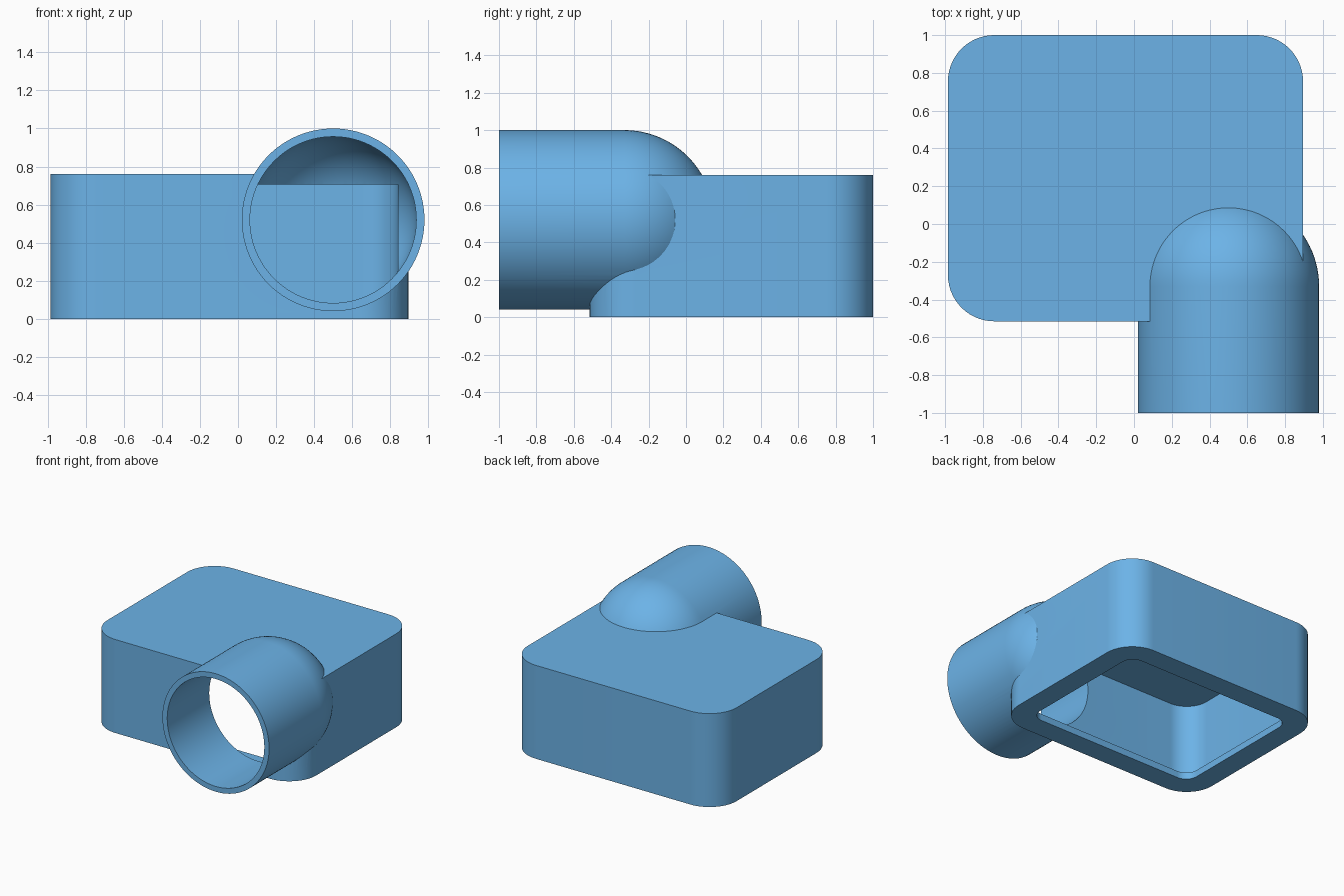
import bpy, bmesh
from math import pi, sin, cos

if "Cube" in bpy.data.objects:
    bpy.data.objects.remove(bpy.data.objects["Cube"])

X0, X1, Y0, Y1, TOP = -0.985, 0.895, -0.515, 1.0, 0.76   # outer box
CX, CY, CZ = 0.5, -0.33, 0.52                          # dome centre of the pipe


def finish(name, bm):
    bmesh.ops.recalc_face_normals(bm, faces=bm.faces)
    mesh = bpy.data.meshes.new(name)
    bm.to_mesh(mesh)
    bm.free()
    ob = bpy.data.objects.new(name, mesh)
    bpy.context.collection.objects.link(ob)
    return ob


def rounded_slab(name, inset, r, z0, z1, n=14):
    """Rounded rectangle, inset from the outer box and extruded upward."""
    bm = bmesh.new()
    a, b = X0 + inset + r, X1 - inset - r
    c, d = Y0 + inset + r, Y1 - inset - r
    verts = []
    for k, (x, y) in enumerate([(b, d), (a, d), (a, c), (b, c)]):
        for i in range(n + 1):
            t = (k + i / n) * pi / 2
            verts.append(bm.verts.new((x + r * cos(t), y + r * sin(t), z0)))
    face = bm.faces.new(verts)
    ext = bmesh.ops.extrude_face_region(bm, geom=[face])
    top = [v for v in ext["geom"] if isinstance(v, bmesh.types.BMVert)]
    bmesh.ops.translate(bm, verts=top, vec=(0, 0, z1 - z0))
    return finish(name, bm)


def domed_cylinder(name, r, y_start, sides=96, n=24):
    """Cylinder along y that ends in a half sphere."""
    bm = bmesh.new()
    profile = [(r, y_start)] + [(r * cos(i / n * pi / 2), CY + r * sin(i / n * pi / 2))
                                for i in range(n)]
    rings = [[bm.verts.new((CX + q * cos(2 * pi * j / sides), y,
                            CZ + q * sin(2 * pi * j / sides))) for j in range(sides)]
             for q, y in profile]
    tip = bm.verts.new((CX, CY + r, CZ))
    for lo, hi in zip(rings, rings[1:]):
        for j in range(sides):
            k = (j + 1) % sides
            bm.faces.new((lo[j], lo[k], hi[k], hi[j]))
    for j in range(sides):
        bm.faces.new((rings[-1][j], rings[-1][(j + 1) % sides], tip))
    bm.faces.new(rings[0])
    return finish(name, bm)


def combine(target, other, operation):
    mod = target.modifiers.new(operation.title(), 'BOOLEAN')
    mod.operation, mod.solver, mod.object = operation, 'EXACT', other
    bpy.context.view_layer.objects.active = target
    bpy.ops.object.modifier_apply(modifier=mod.name)
    bpy.data.objects.remove(other, do_unlink=True)


# outer skin: rounded box joined with the domed pipe
housing = rounded_slab("duct_housing", 0, 0.245, 0, TOP)
combine(housing, domed_cylinder("pipe", 0.48, -1.0), 'UNION')

# hollow interior: box cavity, pipe bore and the lipped opening underneath
combine(housing, rounded_slab("cavity", 0.055, 0.19, 0.055, TOP - 0.055), 'DIFFERENCE')
combine(housing, domed_cylinder("bore", 0.437, -1.1), 'DIFFERENCE')
combine(housing, rounded_slab("opening", 0.178, 0.1, -0.1, 0.12), 'DIFFERENCE')

# blue plastic
blue = bpy.data.materials.new("blue_plastic")
blue.diffuse_color = (0.15, 0.45, 0.8, 1)
blue.use_nodes = True
blue.node_tree.nodes["Principled BSDF"].inputs["Base Color"].default_value = blue.diffuse_color
housing.data.materials.clear()
housing.data.materials.append(blue)

# smooth curved walls, crisp edges
bpy.ops.object.select_all(action='DESELECT')
housing.select_set(True)
bpy.context.view_layer.objects.active = housing
bpy.ops.object.shade_smooth_by_angle(angle=pi / 6)
